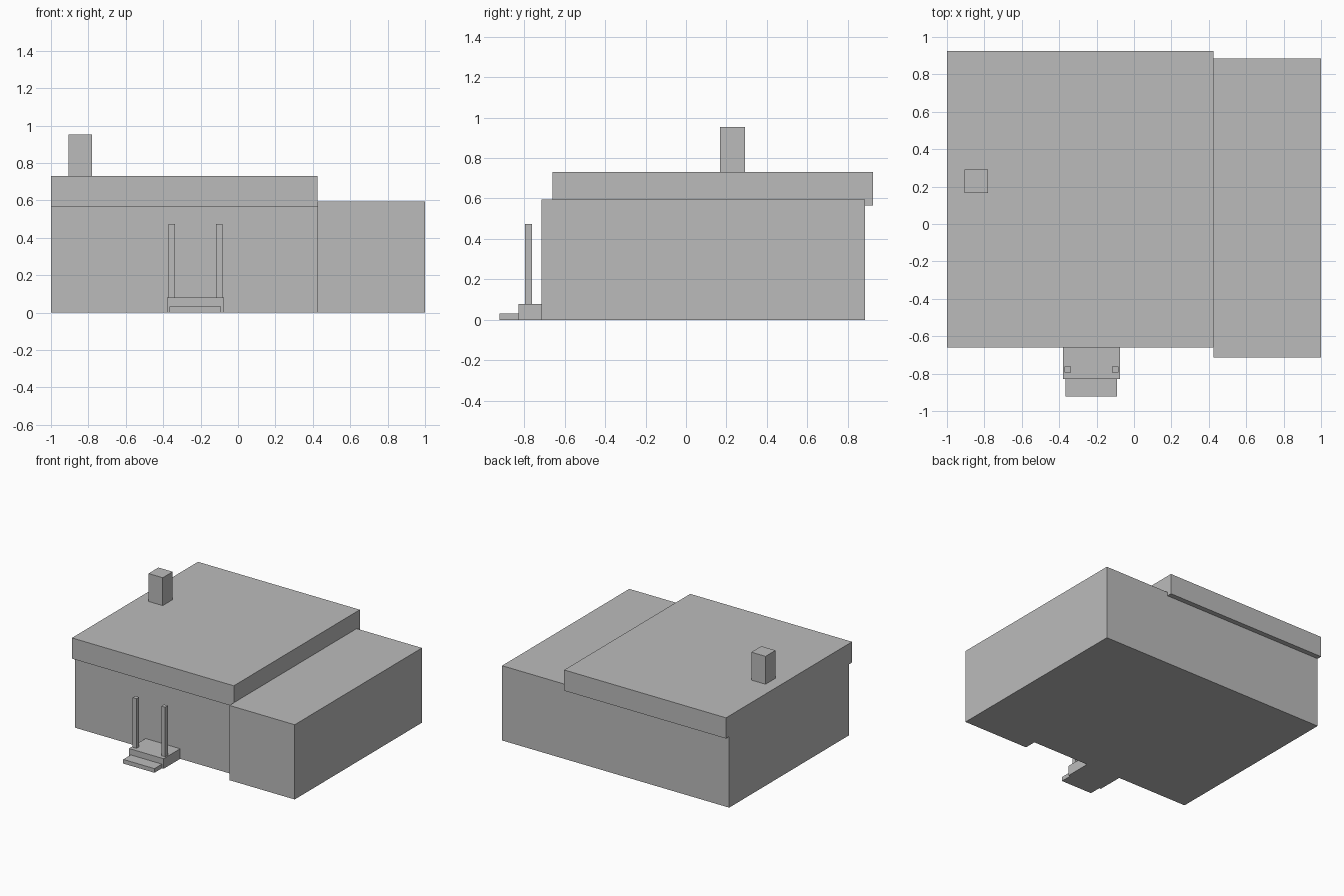
import bpy

cube = bpy.data.objects.get("Cube")
if cube:
    bpy.data.objects.remove(cube, do_unlink=True)

# One plain grey for the whole building
grey = bpy.data.materials.new("plain grey")
grey.use_nodes = True
colour = (0.5, 0.5, 0.5, 1)
grey.diffuse_color = colour
grey.node_tree.nodes["Principled BSDF"].inputs["Base Color"].default_value = colour


def box(name, x, y, z):
    """Add a box spanning the given (low, high) range on each axis."""
    spans = (x, y, z)
    bpy.ops.mesh.primitive_cube_add(size=1, location=[(a + b) / 2 for a, b in spans])
    obj = bpy.context.object
    obj.name = name
    obj.scale = [b - a for a, b in spans]
    bpy.ops.object.transform_apply(location=False, rotation=False, scale=True)
    obj.data.materials.append(grey)
    return obj


WING_X = 0.425   # where the side wing meets the house
BACK_Y = 0.885   # shared back wall
WALL_Y = -0.62   # front wall of the house
EAVES = 0.565
ROOF_TOP = 0.73
PORCH_TOP = 0.08

# Main volumes
box("house_walls", (-1, WING_X), (WALL_Y, BACK_Y), (0, EAVES))
box("flat_roof", (-1, WING_X), (-0.66, 0.925), (EAVES, ROOF_TOP))
box("side_wing", (WING_X, 1), (-0.715, BACK_Y), (0, 0.595))

# Chimney
box("chimney", (-0.905, -0.78), (0.167, 0.292), (ROOF_TOP, 0.952))

# Entrance platform, step and posts
box("porch_platform", (-0.38, -0.075), (-0.828, WALL_Y), (0, PORCH_TOP))
box("porch_step", (-0.365, -0.09), (-0.922, -0.828), (0, 0.033))
for side, x in (("right", -0.354), ("left", -0.101)):
    box(side + "_porch_post", (x - 0.017, x + 0.017), (-0.795, -0.761), (PORCH_TOP, 0.475))
